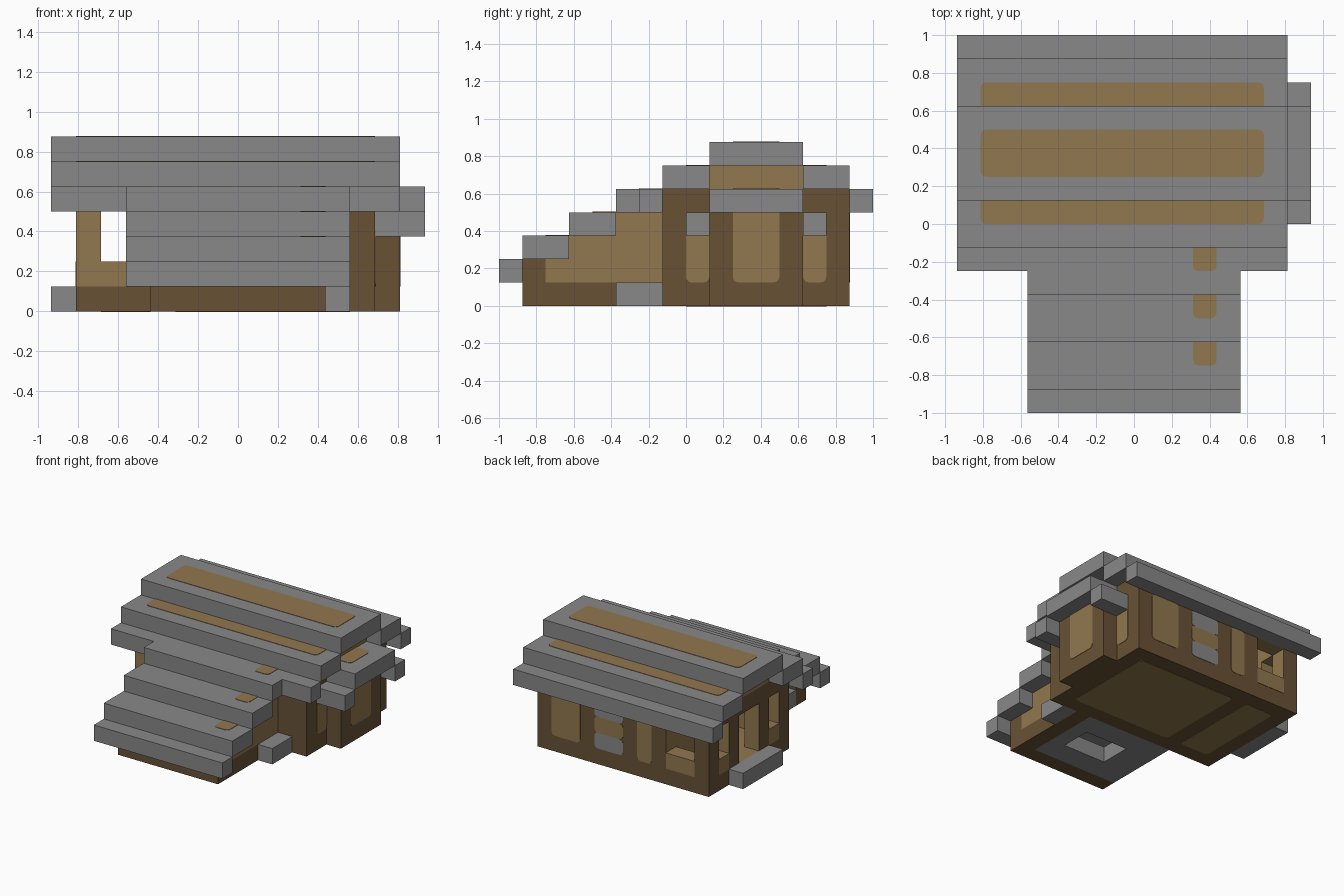
import bpy, bmesh, math
from mathutils import Vector

if "Cube" in bpy.data.objects:
    bpy.data.objects.remove(bpy.data.objects["Cube"])

U = 0.125          # size of one building block
WEST, EAST = -6.5 * U, 5.5 * U    # house wall planes
FRONT, BACK = -U, 7 * U


def material(name, rgb):
    m = bpy.data.materials.new(name)
    m.use_nodes = True
    m.diffuse_color = (*rgb, 1)
    bsdf = m.node_tree.nodes["Principled BSDF"]
    bsdf.inputs["Base Color"].default_value = (*rgb, 1)
    bsdf.inputs["Roughness"].default_value = 0.9
    return m


STONE = material("grey stone", (0.246, 0.246, 0.246))
PLANK = material("light wood", (0.285, 0.185, 0.077))
BEAM = material("dark wood", (0.138, 0.083, 0.036))


def finish(name, bm, mats):
    bmesh.ops.recalc_face_normals(bm, faces=bm.faces)
    me = bpy.data.meshes.new(name)
    bm.to_mesh(me)
    bm.free()
    for m in mats:
        me.materials.append(m)
    ob = bpy.data.objects.new(name, me)
    bpy.context.scene.collection.objects.link(ob)
    return ob


def box(name, mat, x, y, z):
    bm = bmesh.new()
    bmesh.ops.create_cube(bm, size=1)
    for v in bm.verts:
        v.co = Vector([(a + b) / 2 + c * (b - a) for (a, b), c in zip((x, y, z), v.co)])
    return finish(name, bm, [mat])


def plate(name, mat, axis, pos, sign, u, v, r=0.03):
    """Thin painted panel with rounded corners, facing along one axis."""
    bm = bmesh.new()
    ring = []
    for i, (su, sv) in enumerate(((1, 1), (-1, 1), (-1, -1), (1, -1))):
        for s in range(4 if r else 1):
            t = math.radians(90 * i + 30 * s)
            p = [(u[1] if su > 0 else u[0]) - su * r + r * math.cos(t),
                 (v[1] if sv > 0 else v[0]) - sv * r + r * math.sin(t)]
            p.insert(axis, pos)
            ring.append(bm.verts.new(p))
    face = bm.faces.new(ring)
    out = bmesh.ops.extrude_face_region(bm, geom=[face])
    for e in out["geom"]:
        if isinstance(e, bmesh.types.BMVert):
            e.co[axis] += sign * 0.003
    return finish(name, bm, [mat])


def carve(ob, cutters):
    """Subtract boxes from an object and keep the result as plain mesh."""
    tools = [box("cutter", PLANK, *c) for c in cutters]
    for t in tools:
        t.hide_render = True
        mod = ob.modifiers.new("cut", 'BOOLEAN')
        mod.operation, mod.object, mod.solver = 'DIFFERENCE', t, 'EXACT'
    bpy.context.view_layer.update()
    me = bpy.data.meshes.new_from_object(ob.evaluated_get(bpy.context.evaluated_depsgraph_get()))
    ob.modifiers.clear()
    ob.data = me
    for t in tools:
        bpy.data.objects.remove(t)


# House shell: two rooms, window openings and a side door
shell = box("house_walls", BEAM, (WEST, EAST), (FRONT, BACK), (0, 5 * U))
in_y, in_z = (0, 6 * U), (U, 6 * U)
west_window = (WEST + U, WEST + 3 * U)
carve(shell, [
    ((WEST + U, WEST + 3 * U), in_y, in_z),
    ((WEST + 4 * U, EAST - U), in_y, in_z),
    (west_window, (FRONT - U, BACK + U), (2 * U, 4 * U)),
    ((WEST - U, WEST + 2 * U), (0, U), (2 * U, 4 * U)),
    ((WEST - U, WEST + 2 * U), (5 * U, 6 * U), (2 * U, 4 * U)),
    ((WEST - U, WEST + 2 * U), (2 * U, 4 * U), (U, 4 * U)),
])
# Inner faces are light wood, outer faces dark
me = shell.data
me.materials.clear()
me.materials.append(BEAM)
me.materials.append(PLANK)
for p in me.polygons:
    c, e = p.center, 0.01
    inside = WEST + e < c.x < EAST - e and FRONT + e < c.y < BACK - e and e < c.z < 5 * U - e
    p.material_index = int(inside)

# Light wood panels on the house walls
plate("front_corner_panel", PLANK, 1, FRONT, -1, (WEST, WEST + U), (U, 4 * U), 0)
for side, y, s in (("front", FRONT, -1), ("back", BACK, 1)):
    plate(side + "_window_sill", PLANK, 1, y, s, west_window, (U, 2 * U), 0)
plate("back_wide_panel", PLANK, 1, BACK, 1, (2.5 * U, 4.5 * U), (U, 4 * U))
plate("back_narrow_panel", PLANK, 1, BACK, 1, (-2.5 * U, -1.5 * U), (U, 4 * U))
for i, m in enumerate((STONE, PLANK, STONE)):
    plate("back_middle_panel", m, 1, BACK, 1, (-0.5 * U, 1.5 * U), ((1 + i) * U, (2 + i) * U))
for y in (0, 5 * U):
    plate("east_panel", PLANK, 0, EAST, 1, (y, y + U), (U, 3.5 * U))
    plate("west_sill", PLANK, 0, WEST, -1, (y, y + U), (U, 2 * U), 0)
plate("floor_panel_large", PLANK, 2, 0, -1, (WEST + 4 * U, EAST - U), in_y)
plate("floor_panel_small", PLANK, 2, 0, -1, (WEST + U, WEST + 3 * U), in_y)

# Gable ends
for name, x in (("west_gable", WEST), ("east_gable", EAST - U)):
    box(name, PLANK, (x, x + U), (U, 5 * U), (5 * U, 6 * U))

# Main stepped roof
span = (WEST - U, EAST + U)
box("roof_ridge", STONE, span, (U, 5 * U), (6 * U, 7 * U))
box("roof_front_tier", STONE, span, (-U, U), (5 * U, 6 * U))
box("roof_back_tier", STONE, span, (5 * U, 7 * U), (5 * U, 6 * U))
box("roof_front_eave", STONE, span, (-2 * U, -U), (4 * U, 5 * U))
box("roof_back_eave", STONE, span, (7 * U, 8 * U), (4 * U, 5 * U))
plate("ridge_inlay", PLANK, 2, 7 * U, 1, (WEST, EAST), (2 * U, 4 * U))
plate("front_tier_inlay", PLANK, 2, 6 * U, 1, (WEST, EAST), (0, 1.4 * U))
plate("back_tier_inlay", PLANK, 2, 6 * U, 1, (WEST, EAST), (4.6 * U, 6 * U))

# East bay with its own small roof
box("bay_walls", BEAM, (EAST, EAST + U), (U, 5 * U), (0, 4 * U))
plate("bay_panel", PLANK, 0, EAST + U, 1, (2 * U, 4 * U), (U, 4.3 * U))
bay = (EAST, EAST + 2 * U)
box("bay_roof_top", STONE, bay, (U, 5 * U), (4 * U, 5 * U))
for y in (0, 5 * U):
    box("bay_roof_eave", STONE, bay, (y, y + U), (3 * U, 4 * U))
plate("bay_roof_inlay", PLANK, 2, 5 * U, 1, (EAST - 0.3 * U, EAST + U), (2 * U, 4 * U))

# Porch: front wall, east wall, stone floor
side = (2.5 * U, 3.5 * U)
box("porch_front_wall", BEAM, (-3.5 * U, 3.5 * U), (-7 * U, -6 * U), (0, 2 * U))
box("porch_side_beam", BEAM, side, (-6 * U, -U), (0, U))
for i, y in enumerate((-6, -5, -3)):
    box("porch_side_wall", PLANK, side, (y * U, -U), ((1 + i) * U, (2 + i) * U))
floor = box("porch_floor", STONE, (-3.5 * U, 2.5 * U), (-6 * U, -U), (0, U))
carve(floor, [((-1.5 * U, 1.5 * U), (-4.5 * U, -2.5 * U), (-U, 2 * U))])

# Porch roof rises in steps towards the house
porch = (-4.5 * U, 4.5 * U)
box("porch_roof_eave", STONE, porch, (-8 * U, -7 * U), (U, 2 * U))
for i in range(3):
    y, z = (-7 + 2 * i) * U, (2 + i) * U
    box("porch_roof_step", STONE, porch, (y, y + 2 * U), (z, z + U))
    plate("porch_step_inlay", PLANK, 2, z + U, 1, side, (y + U, y + 2.4 * U))

# Entrance steps
box("west_step", STONE, (WEST - U, WEST), (U, 5 * U), (0, U))
box("east_step", STONE, (3.5 * U, 4.5 * U), (-3 * U, -U), (0, U))
